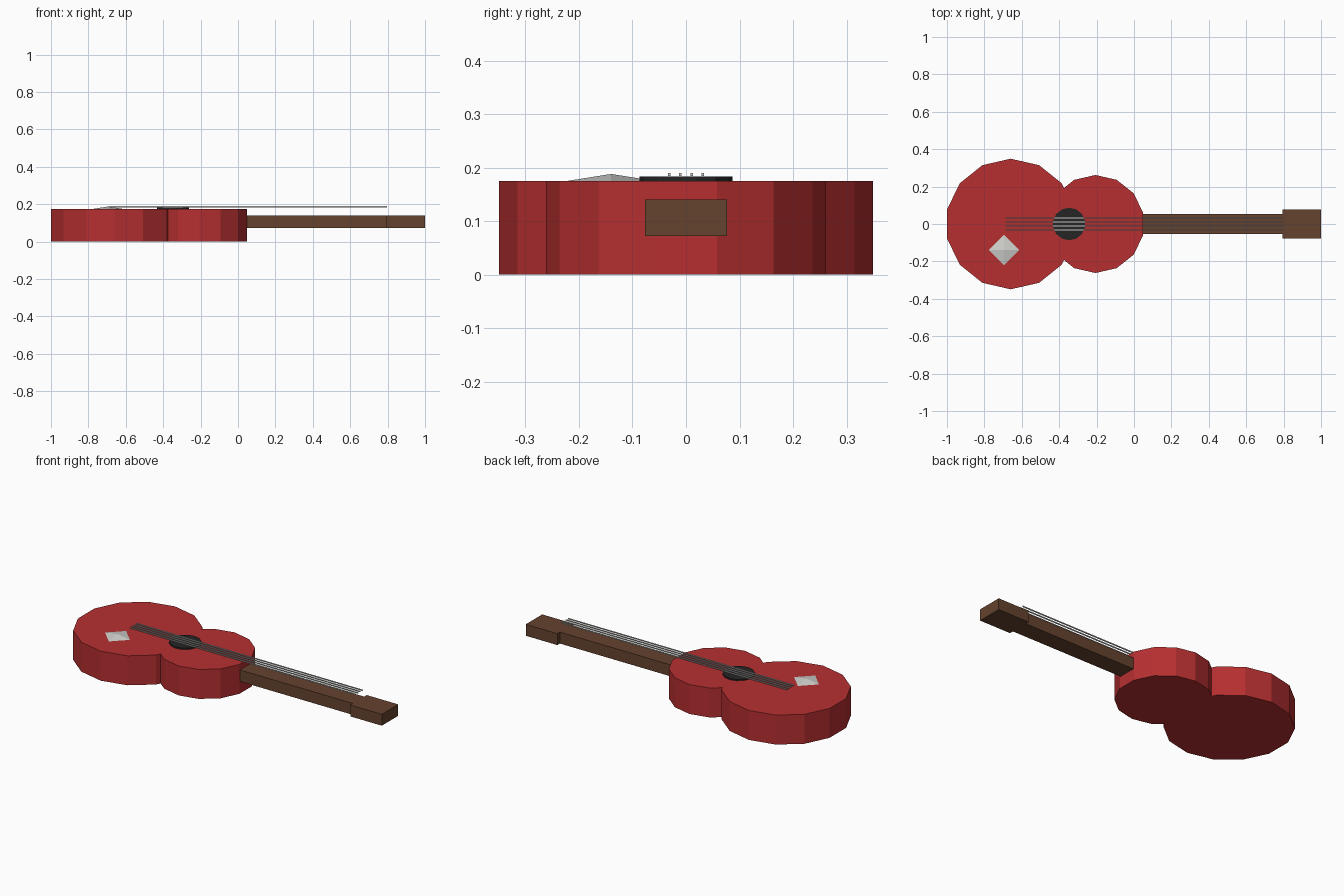
import bpy
import math

if "Cube" in bpy.data.objects:
    bpy.data.objects.remove(bpy.data.objects["Cube"])


def material(name, rgb):
    m = bpy.data.materials.new(name)
    m.diffuse_color = (*rgb, 1.0)
    m.use_nodes = True
    m.node_tree.nodes["Principled BSDF"].inputs["Base Color"].default_value = m.diffuse_color
    return m


RED = material("red lacquer", (0.47, 0.028, 0.03))
BROWN = material("brown wood", (0.13, 0.056, 0.028))
BLACK = material("dark hole", (0.018, 0.018, 0.018))
SILVER = material("silver", (0.62, 0.62, 0.60))


def finish(obj, name, mat):
    obj.name = name
    obj.data.materials.clear()
    obj.data.materials.append(mat)
    return obj


def box(name, mat, x, y, z):
    """Box from (min, max) ranges."""
    bpy.ops.mesh.primitive_cube_add(size=1, location=[(a + b) / 2 for a, b in (x, y, z)])
    obj = bpy.context.object
    obj.scale = [b - a for a, b in (x, y, z)]
    bpy.ops.object.transform_apply(location=False, rotation=False, scale=True)
    return finish(obj, name, mat)


def disc(name, mat, x, radius, z0, z1, sides=14):
    """Upright prism with a corner pointing along y."""
    bpy.ops.mesh.primitive_cylinder_add(vertices=sides, radius=radius, depth=z1 - z0,
                                        location=(x, 0, (z0 + z1) / 2))
    return finish(bpy.context.object, name, mat)


TOP = 0.175

# Body: two bouts merged into one shell
body = disc("body", RED, -0.659, 0.349, 0, TOP)
upper = disc("upper_bout", RED, -0.206, 0.262, 0, TOP)
union = body.modifiers.new("merge bouts", 'BOOLEAN')
union.operation = 'UNION'
union.solver = 'EXACT'
union.object = upper
bpy.context.view_layer.objects.active = body
bpy.ops.object.modifier_apply(modifier=union.name)
bpy.data.objects.remove(upper, do_unlink=True)

# Sound hole disc
disc("sound_hole", BLACK, -0.347, 0.087, TOP - 0.002, 0.183)

# Neck and head
box("neck", BROWN, (0.03, 0.795), (-0.053, 0.053), (0.072, 0.14))
box("head", BROWN, (0.793, 1.0), (-0.077, 0.077), (0.072, 0.14))

# Four strings
for i in range(4):
    y = (i - 1.5) * 0.021
    box(f"string_{i + 1}", SILVER, (-0.688, 0.797), (y - 0.0025, y + 0.0025), (0.184, 0.19))

# Low pyramid knob on the lower bout
bpy.ops.mesh.primitive_cone_add(vertices=4, radius1=0.088, radius2=0, depth=0.014,
                                location=(-0.695, -0.14, TOP + 0.006))
finish(bpy.context.object, "knob", SILVER)
